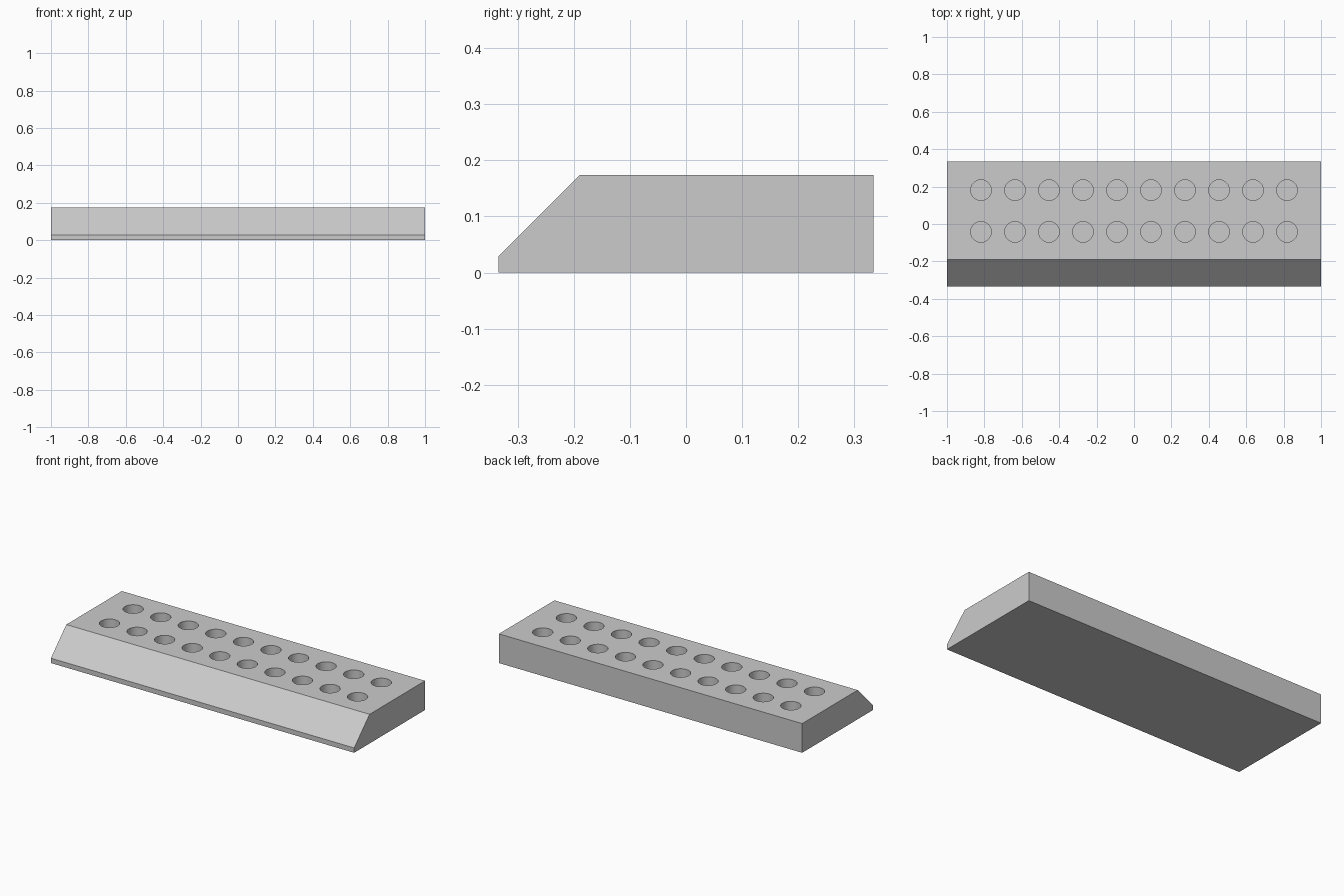
import bpy, bmesh
from mathutils import Matrix

cube = bpy.data.objects.get("Cube")
if cube:
    bpy.data.objects.remove(cube)

HEIGHT, HALF_DEPTH, LIP = 0.174, 0.334, 0.029
HOLE_RADIUS, HOLE_DEPTH, PITCH = 0.055, 0.145, 2 / 11

grey = bpy.data.materials.new("plain_grey")
grey.use_nodes = True
colour = (0.6, 0.6, 0.6, 1)
grey.diffuse_color = colour
grey.node_tree.nodes["Principled BSDF"].inputs["Base Color"].default_value = colour


def make_object(name, bm):
    bmesh.ops.recalc_face_normals(bm, faces=bm.faces)
    mesh = bpy.data.meshes.new(name)
    bm.to_mesh(mesh)
    bm.free()
    mesh.materials.append(grey)
    obj = bpy.data.objects.new(name, mesh)
    bpy.context.collection.objects.link(obj)
    return obj


# Block with a sloping front, extruded from its side profile
profile = [(-HALF_DEPTH, 0), (HALF_DEPTH, 0), (HALF_DEPTH, HEIGHT),
           (LIP - HALF_DEPTH + HEIGHT - 2 * LIP, HEIGHT), (-HALF_DEPTH, LIP)]
bm = bmesh.new()
side = bm.faces.new([bm.verts.new((-1, y, z)) for y, z in profile])
extruded = bmesh.ops.extrude_face_region(bm, geom=[side], use_keep_orig=True)
bmesh.ops.translate(bm, vec=(2, 0, 0),
                    verts=[v for v in extruded["geom"] if isinstance(v, bmesh.types.BMVert)])
block = make_object("holder_block", bm)

# Two rows of ten blind round holes
bm = bmesh.new()
top = HEIGHT + 0.05
bottom = HEIGHT - HOLE_DEPTH
for y in (-0.042, 0.181):
    for i in range(10):
        place = Matrix.Translation(((i - 4.5) * PITCH, y, (top + bottom) / 2))
        bmesh.ops.create_cone(bm, cap_ends=True, segments=48, radius1=HOLE_RADIUS,
                              radius2=HOLE_RADIUS, depth=top - bottom, matrix=place)
cutter = make_object("hole_cutter", bm)

drill = block.modifiers.new("Holes", "BOOLEAN")
drill.operation = "DIFFERENCE"
drill.solver = "EXACT"
drill.object = cutter
bpy.context.view_layer.objects.active = block
block.select_set(True)
bpy.ops.object.modifier_apply(modifier=drill.name)
bpy.data.objects.remove(cutter)

# Smooth hole walls, crisp edges elsewhere
bpy.ops.object.shade_smooth_by_angle(angle=0.5)
